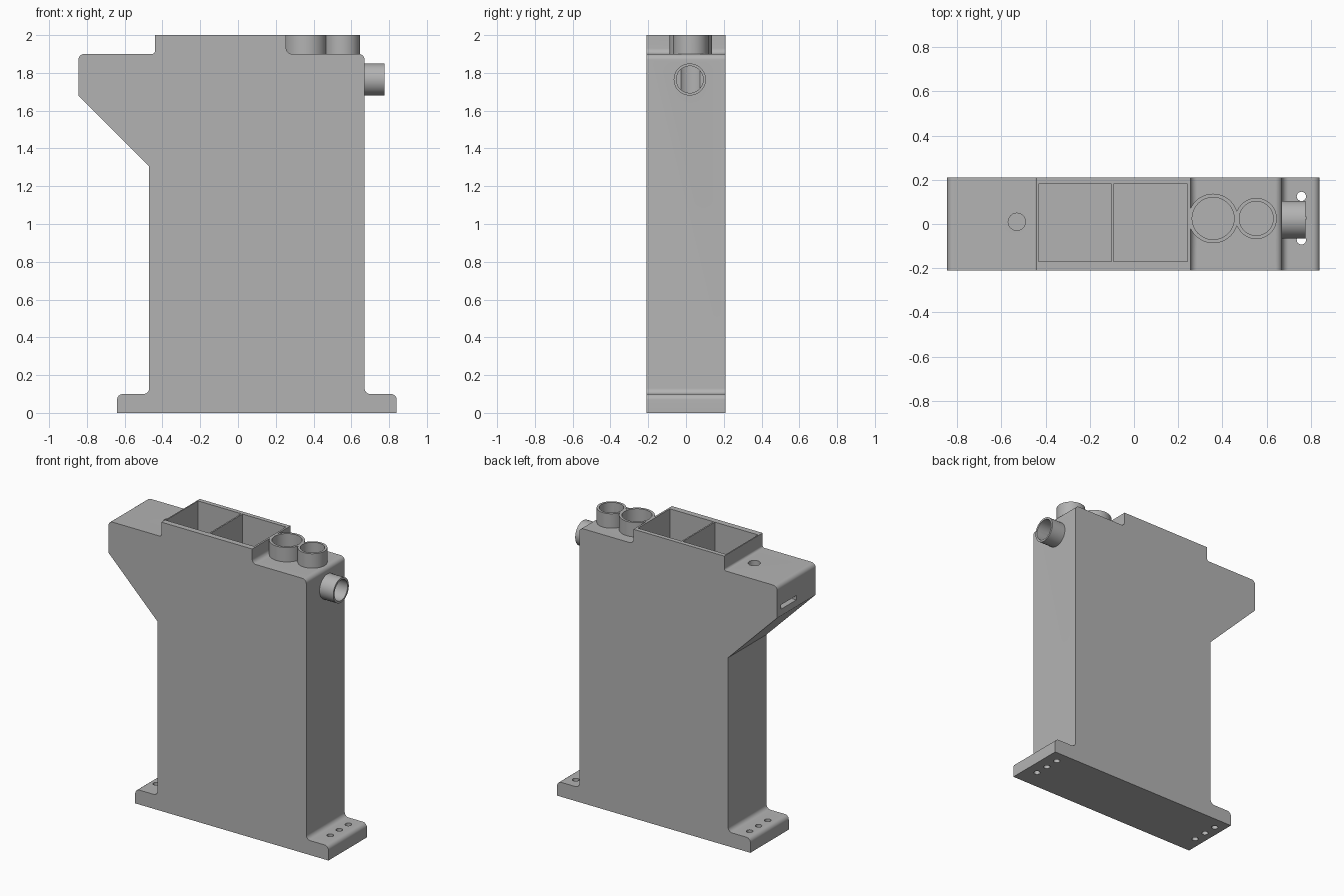
import bpy, bmesh, math
from mathutils import Vector, Matrix

if "Cube" in bpy.data.objects:
    bpy.data.objects.remove(bpy.data.objects["Cube"], do_unlink=True)

grey = bpy.data.materials.new("plain grey")
grey.use_nodes = True
grey.diffuse_color = (0.45, 0.45, 0.45, 1)
grey.node_tree.nodes["Principled BSDF"].inputs["Base Color"].default_value = (0.45, 0.45, 0.45, 1)

HALF_DEPTH = 0.21


def make_object(name, bm):
    bmesh.ops.recalc_face_normals(bm, faces=bm.faces)
    mesh = bpy.data.meshes.new(name)
    bm.to_mesh(mesh)
    bm.free()
    mesh.materials.append(grey)
    obj = bpy.data.objects.new(name, mesh)
    bpy.context.collection.objects.link(obj)
    return obj


def rounded(points, steps=6):
    """Replace each (x, z, radius) corner with a tangent arc."""
    out = []
    for i, (x, z, r) in enumerate(points):
        p = Vector((x, z))
        if not r:
            out.append(p)
            continue
        a = (Vector(points[i - 1][:2]) - p).normalized()
        b = (Vector(points[(i + 1) % len(points)][:2]) - p).normalized()
        half = a.angle(b) / 2
        centre = p + (a + b).normalized() * (r / math.sin(half))
        start = p + a * (r / math.tan(half)) - centre
        end = p + b * (r / math.tan(half)) - centre
        for k in range(steps + 1):
            t = k / steps
            out.append(centre + (start.lerp(end, t)).normalized() * r)
    return out


def extruded(name, points):
    bm = bmesh.new()
    face = bm.faces.new([bm.verts.new((p.x, -HALF_DEPTH, p.y)) for p in rounded(points)])
    moved = bmesh.ops.extrude_face_region(bm, geom=[face])["geom"]
    verts = [g for g in moved if isinstance(g, bmesh.types.BMVert)]
    bmesh.ops.translate(bm, verts=verts, vec=(0, 2 * HALF_DEPTH, 0))
    return make_object(name, bm)


def box(name, low, high):
    bm = bmesh.new()
    bmesh.ops.create_cube(bm, size=1)
    low, high = Vector(low), Vector(high)
    bmesh.ops.scale(bm, verts=bm.verts, vec=high - low)
    bmesh.ops.translate(bm, verts=bm.verts, vec=(low + high) / 2)
    return make_object(name, bm)


def rod(name, start, end, radius, sides=48):
    start, end = Vector(start), Vector(end)
    axis = end - start
    turn = Vector((0, 0, 1)).rotation_difference(axis).to_matrix().to_4x4()
    bm = bmesh.new()
    bmesh.ops.create_cone(bm, cap_ends=True, segments=sides, radius1=radius, radius2=radius,
                          depth=axis.length, matrix=Matrix.Translation((start + end) / 2) @ turn)
    return make_object(name, bm)


def combine(target, tool, operation):
    """Apply a boolean and discard the tool."""
    mod = target.modifiers.new("combine", "BOOLEAN")
    mod.operation = operation
    mod.solver = "EXACT"
    mod.object = tool
    bpy.context.view_layer.objects.active = target
    bpy.ops.object.modifier_apply(modifier=mod.name)
    bpy.data.objects.remove(tool, do_unlink=True)


# Housing with feet, overhang and raised top
R = 0.03
body = extruded("housing", [
    (-0.64, 0, 0), (0.84, 0, 0), (0.84, 0.1, R), (0.67, 0.1, R),
    (0.67, 1.9, R), (0.255, 1.9, R), (0.255, 2, 0), (-0.44, 2, 0),
    (-0.44, 1.9, R / 2), (-0.845, 1.9, R), (-0.845, 1.68, 0.015),
    (-0.47, 1.305, 0), (-0.47, 0.1, R), (-0.64, 0.1, R)])

# Pipe stubs: start inside the housing, end at the rim, outer and inner radius, bore depth
pipes = [
    ((0.358, 0.025, 1.85), (0.358, 0.025, 2.0), 0.112, 0.095, 0.4),
    ((0.553, 0.025, 1.85), (0.553, 0.025, 2.0), 0.093, 0.077, 0.4),
    ((0.62, 0.02, 1.765), (0.775, 0.02, 1.765), 0.085, 0.071, 0.28),
]
for start, end, outer, inner, depth in pipes:
    combine(body, rod("pipe", start, end, outer), "UNION")
for start, end, outer, inner, depth in pipes:
    way = (Vector(end) - Vector(start)).normalized()
    bore = rod("bore", Vector(end) - way * depth, Vector(end) + way * 0.05, inner)
    combine(body, bore, "DIFFERENCE")

# Two open chambers with a thin divider
for x1, x2 in ((-0.432, -0.102), (-0.092, 0.242)):
    combine(body, box("chamber", (x1, -0.17, 0.1), (x2, 0.18, 2.1)), "DIFFERENCE")

# Three screw holes through each foot
for x in (-0.575, 0.757):
    for y in (0.125, 0.027, -0.072):
        combine(body, rod("screw_hole", (x, y, -0.1), (x, y, 0.2), 0.021, 24), "DIFFERENCE")

# Round port on the overhang and slot in its end
combine(body, rod("port", (-0.53, 0.01, 1.73), (-0.53, 0.01, 2), 0.039, 32), "DIFFERENCE")
combine(body, box("slot", (-0.9, 0.0, 1.725), (-0.53, 0.17, 1.755)), "DIFFERENCE")

bpy.ops.object.select_all(action="DESELECT")
body.select_set(True)
bpy.context.view_layer.objects.active = body
bpy.ops.object.shade_smooth_by_angle(angle=math.radians(30))
